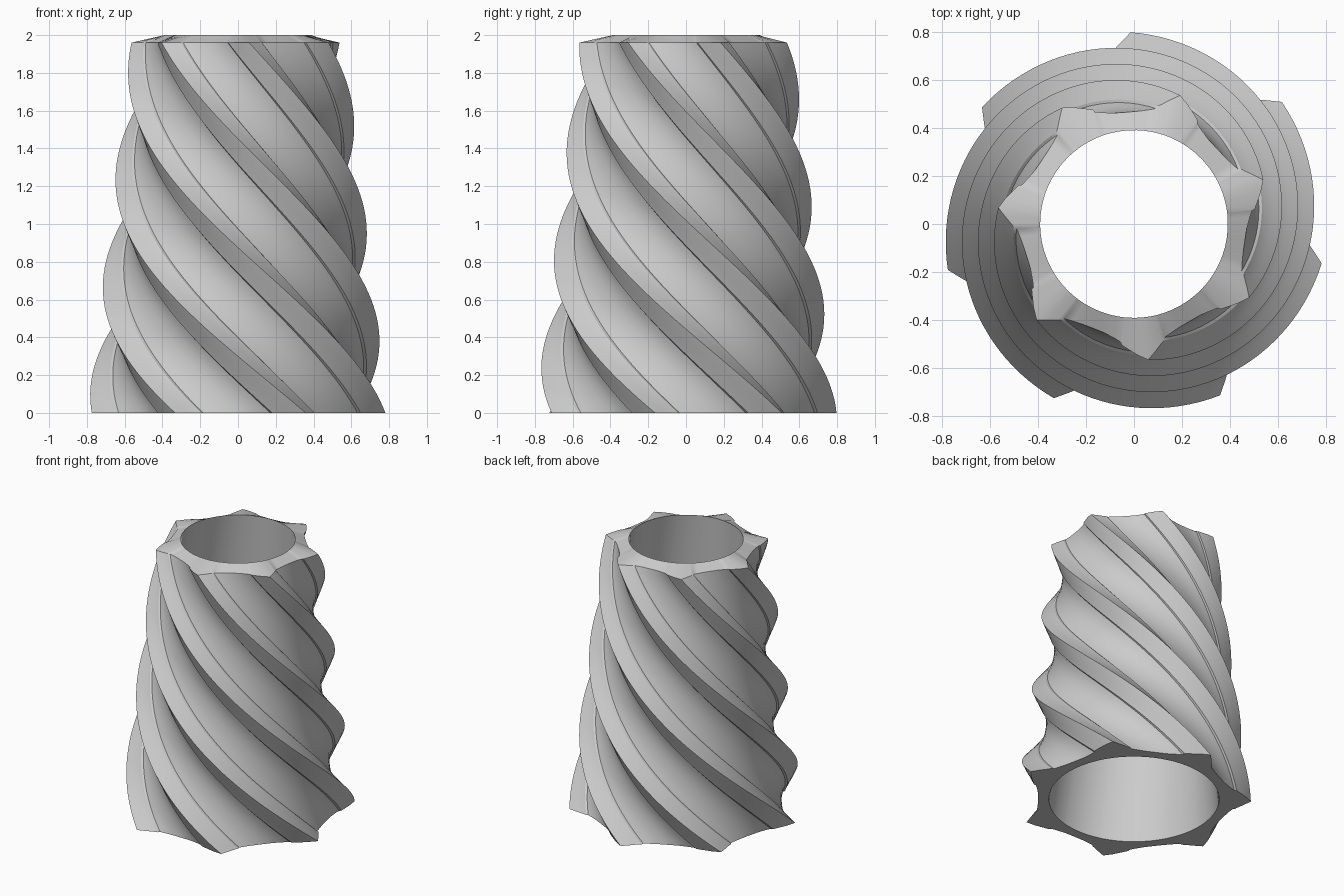
import bpy
import bmesh
import math

cube = bpy.data.objects.get("Cube")
if cube:
    bpy.data.objects.remove(cube, do_unlink=True)

LOBES = 7
LEVELS = 56
INNER_SIDES = 96
RIM_Z, TOP_Z = 1.96, 2.0
TIP_BOTTOM, TIP_TOP = 0.797, 0.568
HOLE_BOTTOM, HOLE_TOP = 0.58, 0.39
START, TWIST = math.radians(91), math.radians(-175)

# One lobe: angle from the ridge in degrees, radius as a share of the ridge
LOBE = [(0, 1.0), (3.5, .945), (7, .895), (8.5, .88), (9, .86), (13, .84),
        (18, .825), (24, .82), (30, .825), (36, .85), (39, .87),
        (39.5, .89), (43, .92), (47, .96)]

grey = bpy.data.materials.new("plain grey")
grey.use_nodes = True
colour = (0.6, 0.6, 0.6, 1)
grey.diffuse_color = colour
grey.node_tree.nodes["Principled BSDF"].inputs["Base Color"].default_value = colour


def ring(bm, points, z):
    return [bm.verts.new((r * math.cos(a), r * math.sin(a), z)) for a, r in points]


def star(t):
    """Outer cross-section, shrunk and turned for height share t."""
    tip = TIP_BOTTOM + (TIP_TOP - TIP_BOTTOM) * t
    turn = START + TWIST * t
    return [(turn + math.tau * k / LOBES + math.radians(a), tip * f)
            for k in range(LOBES) for a, f in LOBE]


def hole(radius, angles):
    return [(a, radius) for a in angles]


def bridge(bm, low, high):
    n = len(low)
    for i in range(n):
        j = (i + 1) % n
        bm.faces.new((low[i], low[j], high[j], high[i]))


# Twisted, tapering tube with spiral ridges
bm = bmesh.new()
rings = [ring(bm, star(i / LEVELS), RIM_Z * i / LEVELS) for i in range(LEVELS + 1)]
for low, high in zip(rings, rings[1:]):
    bridge(bm, low, high)

# Sloping top rim and flat underside
top_hole = ring(bm, hole(HOLE_TOP, [a for a, r in star(1)]), TOP_Z)
bottom_hole = ring(bm, hole(HOLE_BOTTOM, [a for a, r in star(0)]), 0)
bridge(bm, rings[-1], top_hole)
bridge(bm, bottom_hole, rings[0])

# Smooth conical bore, with its seams matched to the nearest angle
n = len(top_hole)
shift = round(TWIST / math.tau * LOBES) * len(LOBE)
bore_top = [top_hole[(i - shift) % n] for i in range(n)]
bridge(bm, bore_top, bottom_hole)

bmesh.ops.recalc_face_normals(bm, faces=bm.faces)
mesh = bpy.data.meshes.new("twisted_tube")
bm.to_mesh(mesh)
bm.free()
mesh.materials.append(grey)
tube = bpy.data.objects.new("twisted_tube", mesh)
bpy.context.collection.objects.link(tube)

bpy.ops.object.select_all(action='DESELECT')
tube.select_set(True)
bpy.context.view_layer.objects.active = tube
bpy.ops.object.shade_smooth_by_angle(angle=math.radians(25))
